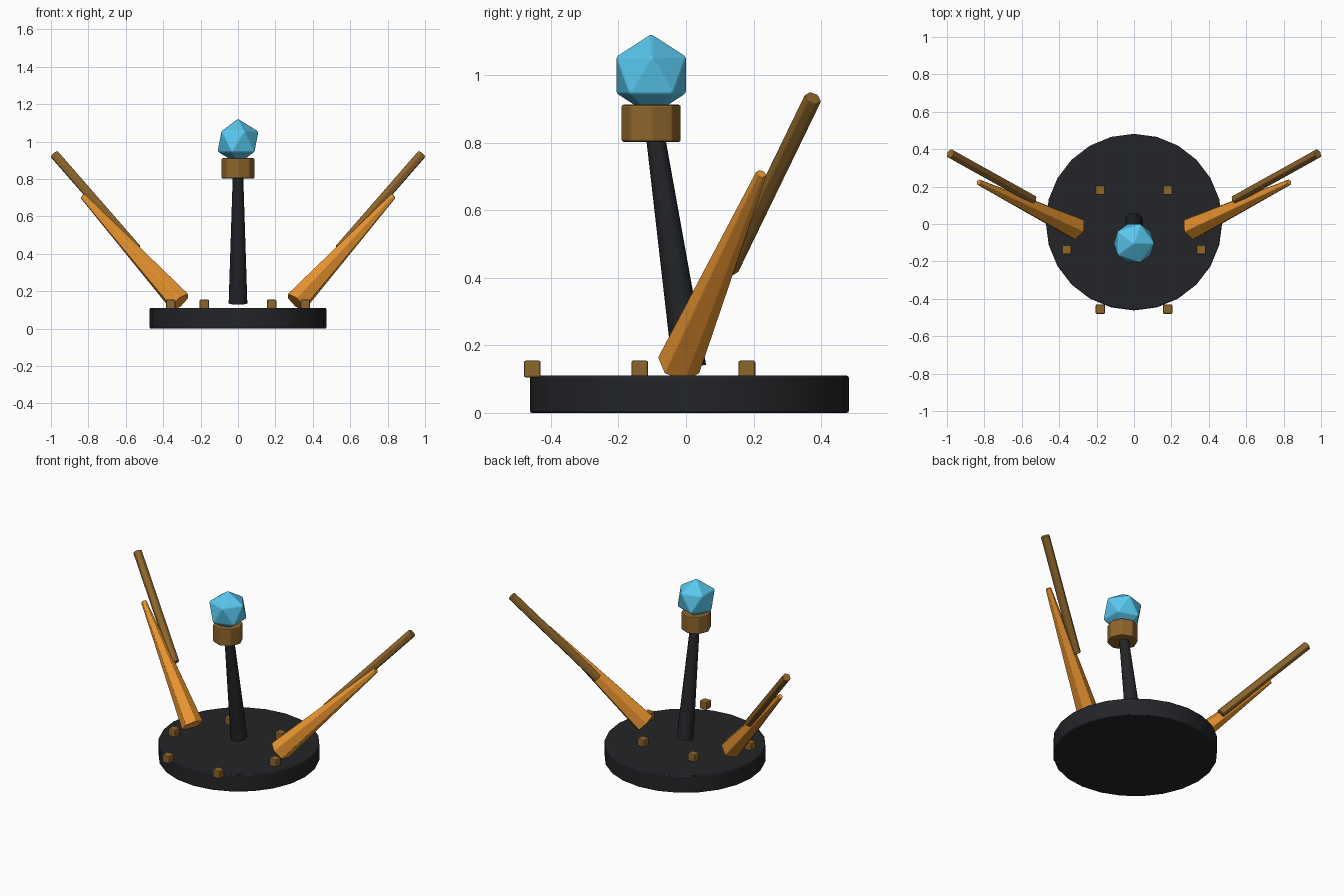
import bpy
from math import radians
from mathutils import Vector

if "Cube" in bpy.data.objects:
    bpy.data.objects.remove(bpy.data.objects["Cube"])


def material(name, rgb):
    m = bpy.data.materials.new(name)
    m.diffuse_color = (*rgb, 1)
    m.use_nodes = True
    m.node_tree.nodes["Principled BSDF"].inputs["Base Color"].default_value = m.diffuse_color
    return m


BLACK = material("black", (0.017, 0.018, 0.021))
BROWN = material("bronze", (0.27, 0.13, 0.025))
ORANGE = material("orange", (0.82, 0.30, 0.03))
BLUE = material("blue", (0.10, 0.58, 0.86))


def finish(name, mat, bevel):
    ob = bpy.context.object
    ob.name = name
    ob.data.materials.append(mat)
    if bevel:
        b = ob.modifiers.new("Bevel", 'BEVEL')
        b.width = bevel
        b.segments = 2
        b.limit_method = 'ANGLE'
        b.angle_limit = radians(32)
    return ob


def rod(name, a, b, r1, r2, sides, mat, bevel=0.0, smooth=False):
    """Tapered prism running from point a to point b."""
    a, b = Vector(a), Vector(b)
    d = b - a
    bpy.ops.mesh.primitive_cone_add(
        vertices=sides, radius1=r1, radius2=r2, depth=d.length,
        location=(a + b) / 2, rotation=d.to_track_quat('Z', 'Y').to_euler())
    ob = finish(name, mat, bevel)
    if smooth:
        bpy.ops.object.shade_smooth_by_angle(angle=radians(35))
    return ob


# Base disc
rod("base_disc", (0, 0.01, 0), (0, 0.01, 0.11), 0.472, 0.472, 24, BLACK, 0.006, True)

# Leaning stem, collar and crystal
rod("stem", (0, 0.01, 0.135), (0, -0.095, 0.85), 0.05, 0.027, 12, BLACK, 0, True)
rod("collar", (0, -0.103, 0.802), (0, -0.103, 0.912), 0.089, 0.089, 8, BROWN, 0.007)
bpy.ops.mesh.primitive_ico_sphere_add(subdivisions=1, radius=0.122, location=(0, -0.103, 1.0))
finish("crystal", BLUE, 0.005)

# Swept arms: tapered lower spike and slim outer bar on each side
for side, s in (("right", 1), ("left", -1)):
    rod(f"{side}_lower_arm", (s * 0.31, -0.022, 0.14), (s * 0.83, 0.223, 0.708),
        0.066, 0.017, 6, ORANGE, 0.003)
    rod(f"{side}_outer_arm", (s * 0.54, 0.13, 0.425), (s * 0.982, 0.376, 0.932),
        0.027, 0.027, 6, BROWN, 0.004)

# Studs in a ring around the base
for x, y in ((0.18, 0.18), (0.36, -0.137), (0.18, -0.455)):
    for side, s in (("right", 1), ("left", -1)):
        bpy.ops.mesh.primitive_cube_add(size=0.05, location=(s * x, y, 0.13))
        finish(f"{side}_stud", BROWN, 0.006)
